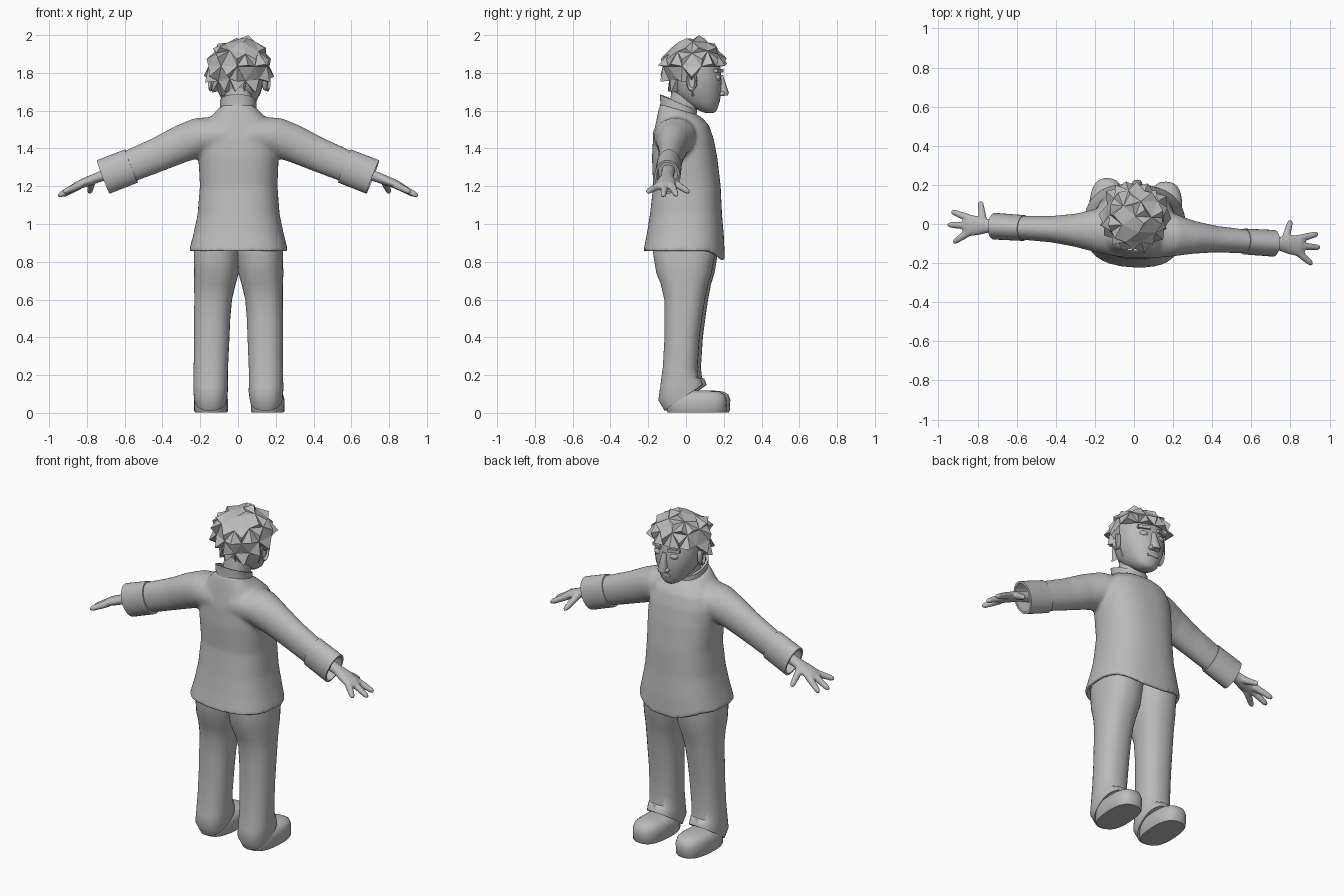
import bpy, bmesh, math, random
from mathutils import Vector, Matrix

if "Cube" in bpy.data.objects:
    bpy.data.objects.remove(bpy.data.objects["Cube"])

random.seed(7)
grey = bpy.data.materials.new("plain grey")
grey.diffuse_color = (0.5, 0.5, 0.5, 1)
grey.use_nodes = True
grey.node_tree.nodes["Principled BSDF"].inputs["Base Color"].default_value = grey.diffuse_color
Z = Vector((0, 0, 1))


def bridge(bm, loops):
    """Skin a list of point loops and cap both ends."""
    vs = [[bm.verts.new(p) for p in lp] for lp in loops]
    n = len(vs[0])
    for a, b in zip(vs, vs[1:]):
        for i in range(n):
            bm.faces.new((a[i], a[(i + 1) % n], b[(i + 1) % n], b[i]))
    bm.faces.new(vs[0])
    bm.faces.new(vs[-1])


def stack(bm, rings, power=2.3, n=32):
    """Horizontal superellipses: z, cx, cy, rx, ry, tilt, front dip."""
    loops = []
    for r in rings:
        z, cx, cy, rx, ry, tilt, dip = tuple(r) + (0,) * (7 - len(r))
        lp = []
        for i in range(n):
            a = 2 * math.pi * i / n
            c, s = math.cos(a), math.sin(a)
            x = rx * math.copysign(abs(c) ** (2 / power), c)
            y = ry * math.copysign(abs(s) ** (2 / power), s)
            lp.append((cx + x, cy + y, z + tilt * y - dip * max(0, s) ** 5))
        loops.append(lp)
    bridge(bm, loops)


def tube(bm, pts, n=20):
    """Tube through points: x, y, z, side radius, up radius."""
    d = (Vector(pts[-1][:3]) - Vector(pts[0][:3])).normalized()
    side = Z.cross(d).normalized()
    up = d.cross(side)
    bridge(bm, [[Vector(p[:3]) + side * (p[3] * math.cos(2 * math.pi * i / n))
                 + up * (p[4] * math.sin(2 * math.pi * i / n)) for i in range(n)] for p in pts])


def flip(pts, s):
    return [(p[0] * s,) + tuple(p[1:]) for p in pts]


def ball(bm, c, r):
    bmesh.ops.create_uvsphere(bm, u_segments=16, v_segments=10, radius=1,
                              matrix=Matrix.Translation(c) @ Matrix.Diagonal((*r, 1)))


def finish(name, bm, smooth=True, voxel=0, rounds=6):
    bmesh.ops.recalc_face_normals(bm, faces=bm.faces)
    me = bpy.data.meshes.new(name)
    bm.to_mesh(me)
    bm.free()
    ob = bpy.data.objects.new(name, me)
    bpy.context.collection.objects.link(ob)
    me.materials.append(grey)
    if smooth:
        me.shade_smooth()
        me.set_sharp_from_angle(angle=math.radians(45))
    if voxel:
        m = ob.modifiers.new("fuse", 'REMESH')
        m.mode, m.voxel_size, m.use_smooth_shade = 'VOXEL', voxel, True
        m = ob.modifiers.new("soften", 'SMOOTH')
        m.factor, m.iterations = 0.5, rounds
    return ob


# jacket with flared hem, fused with its sleeves
bm = bmesh.new()
stack(bm, [(.91, 0, -.01, .225, .18, 0, .02), (.855, 0, -.01, .24, .192, 0, .05),
           (.853, 0, -.01, .263, .215, 0, .05), (.95, 0, -.003, .238, .203, 0, .02),
           (1.05, 0, 0, .217, .19), (1.2, 0, .005, .205, .178), (1.35, 0, -.007, .212, .172),
           (1.45, 0, -.014, .212, .16), (1.52, 0, -.02, .19, .142), (1.57, 0, -.03, .14, .12, -.1),
           (1.61, 0, -.04, .098, .096, -.3)], 2.5, 48)
sleeve = [(.06, -.045, 1.465, .13, .11), (.2, -.045, 1.46, .11, .105), (.3, -.05, 1.425, .085, .1),
          (.42, -.052, 1.37, .068, .092), (.6, -.055, 1.295, .06, .085)]
for s in (1, -1):
    tube(bm, flip(sleeve, s), 32)
finish("jacket", bm, voxel=.011, rounds=8)

# stand-up collar and neck
bm = bmesh.new()
stack(bm, [(1.56, 0, -.04, .1, .1, -.42), (1.6, 0, -.04, .095, .096, -.42), (1.645, 0, -.04, .097, .098, -.42),
           (1.645, 0, -.04, .083, .084, -.42), (1.58, 0, -.04, .08, .08, -.42)])
finish("collar", bm)
bm = bmesh.new()
stack(bm, [(1.5, 0, -.03, .075, .075), (1.72, 0, .0, .072, .075)])
finish("neck", bm)

# trousers: both legs overlap at the hips, cuffs slope down over the heels
bm = bmesh.new()
leg = [(.96, .1, 0, .11, .16), (.86, .112, -.003, .123, .167), (.74, .118, -.003, .119, .147),
       (.68, .126, 0, .11, .125), (.6, .135, .001, .1, .108), (.5, .14, -.006, .096, .1),
       (.4, .142, -.012, .094, .093), (.24, .146, -.022, .091, .092), (.16, .147, -.026, .091, .102, .25),
       (.125, .147, -.025, .092, .113, .5), (.08, .147, -.002, .087, .102, .68), (.085, .147, 0, .08, .092, .68)]
for s in (1, -1):
    stack(bm, [(r[0], r[1] * s) + r[2:] for r in leg])
finish("trousers", bm)

# small parts that come in pairs
cuff = [(.565, -.055, 1.307, .058, .08), (.565, -.055, 1.307, .066, .094), (.715, -.055, 1.249, .068, .095),
        (.715, -.055, 1.249, .056, .083), (.63, -.055, 1.282, .052, .078)]
palm = [(.62, -.055, 1.285, .036, .034), (.74, -.055, 1.248, .033, .027), (.79, -.056, 1.228, .048, .026),
        (.85, -.06, 1.205, .056, .022), (.875, -.062, 1.193, .045, .014)]
# fingers: root and tip
fingers = [((.775, -.03, 1.228), (.795, .068, 1.165)), ((.84, -.025, 1.205), (.94, .008, 1.15)),
           ((.85, -.06, 1.205), (.955, -.062, 1.147)), ((.84, -.09, 1.205), (.92, -.152, 1.168))]
shoe = [(.002, 0, .065, .083, .152), (.01, 0, .065, .088, .158), (.07, 0, .066, .088, .16),
        (.098, 0, .067, .08, .148), (.113, 0, .068, .06, .12), (.119, 0, .07, .025, .06)]
for s, tag in ((1, "right"), (-1, "left")):
    bm = bmesh.new()
    tube(bm, flip(cuff, s), 32)
    finish(tag + "_cuff", bm)

    bm = bmesh.new()
    tube(bm, flip(palm, s))
    for a, b in fingers:
        a, b = Vector(a), Vector(b)
        rad = ((0, .021), (.5, .018), (.85, .015), (.96, .01), (1, .004))
        tube(bm, flip([tuple(a.lerp(b, t)) + (r, r) for t, r in rad], s), 12)
    finish(tag + "_hand", bm, voxel=.006, rounds=4)

    bm = bmesh.new()
    stack(bm, [(r[0], .15 * s) + r[2:] for r in shoe], 2.6)
    finish(tag + "_shoe", bm)

    # ear with a hollow rim
    bm = bmesh.new()
    stack(bm, [(-.012, 0, 0, .024, .048), (.012, 0, 0, .03, .056), (.018, 0, 0, .024, .048), (.006, 0, 0, .016, .036)], 2, 20)
    bm.transform(Matrix.Translation((.142 * s, .042, 1.757)) @ Matrix.Rotation(s * -.3, 4, 'Z')
                 @ Matrix(((0, 0, s, 0), (1, 0, 0, 0), (0, 1, 0, 0), (0, 0, 0, 1))))
    finish(tag + "_ear", bm)

    bm = bmesh.new()
    ball(bm, (.052 * s, .166, 1.775), (.028, .022, .018))
    finish(tag + "_eye", bm)

    bm = bmesh.new()
    bmesh.ops.create_cube(bm, size=1, matrix=Matrix.Translation((.057 * s, .17, 1.812))
                          @ Matrix.Rotation(s * -.35, 4, 'Z') @ Matrix.Diagonal((.07, .03, .018, 1)))
    finish(tag + "_brow", bm, False)

# head, chin pushed forward
bm = bmesh.new()
stack(bm, [(1.588, 0, .125, .022, .022), (1.597, 0, .118, .042, .042), (1.615, 0, .105, .066, .064),
           (1.65, 0, .078, .09, .1), (1.7, 0, .06, .114, .13), (1.76, 0, .052, .13, .138),
           (1.83, 0, .042, .133, .14), (1.89, 0, .04, .12, .128), (1.94, 0, .04, .08, .085)], 2.2)
finish("head", bm)

# nose: tapered wedge with nostrils, and a mouth line
bm = bmesh.new()
stack(bm, [(1.68, 0, .195, .026, .028), (1.695, 0, .197, .026, .03), (1.79, 0, .178, .013, .018)], 3, 12)
for s in (1, -1):
    ball(bm, (.022 * s, .192, 1.69), (.014, .018, .013))
finish("nose", bm)
bm = bmesh.new()
bmesh.ops.create_cube(bm, size=1, matrix=Matrix.Translation((0, .168, 1.652)) @ Matrix.Diagonal((.065, .022, .012, 1)))
finish("mouth", bm, False)

# spiky hair: faceted shell, face opening removed, random faces drawn out into tufts
bm = bmesh.new()
mid = Vector((0, .04, 1.835))
bmesh.ops.create_icosphere(bm, subdivisions=2, radius=1,
                           matrix=Matrix.Translation(mid) @ Matrix.Diagonal((.155, .158, .15, 1)))
cut = [f for f in bm.faces if (c := f.calc_center_median()).z < 1.84 and c.y > .05 or c.z < 1.71 and c.y > -.02]
bmesh.ops.delete(bm, geom=cut, context='FACES')
for v in bm.verts:
    v.co += (v.co - mid) * random.uniform(-.04, .08)
for f in list(bm.faces):
    if random.random() < .6:
        out = (f.calc_center_median() - mid).normalized()
        tip = bmesh.ops.poke(bm, faces=[f])['verts'][0]
        tip.co += out * random.uniform(.03, .05) + Vector((0, 0, -.022))
for v in bm.verts:
    v.co.x = max(-.187, min(.187, v.co.x))
    v.co.y = max(-.145, min(.215, v.co.y))
    v.co.z = max(1.67, min(2.0, v.co.z))
max(bm.verts, key=lambda v: v.co.z).co.z = 2.0
finish("hair", bm, False)

# the whole figure stands turned slightly
turn = (Matrix.Translation((0, -.055, 0)) @ Matrix.Rotation(math.radians(-3.5), 4, 'Z')
        @ Matrix.Translation((0, .055, 0)))
for ob in bpy.context.collection.objects:
    ob.matrix_world = turn @ ob.matrix_world
